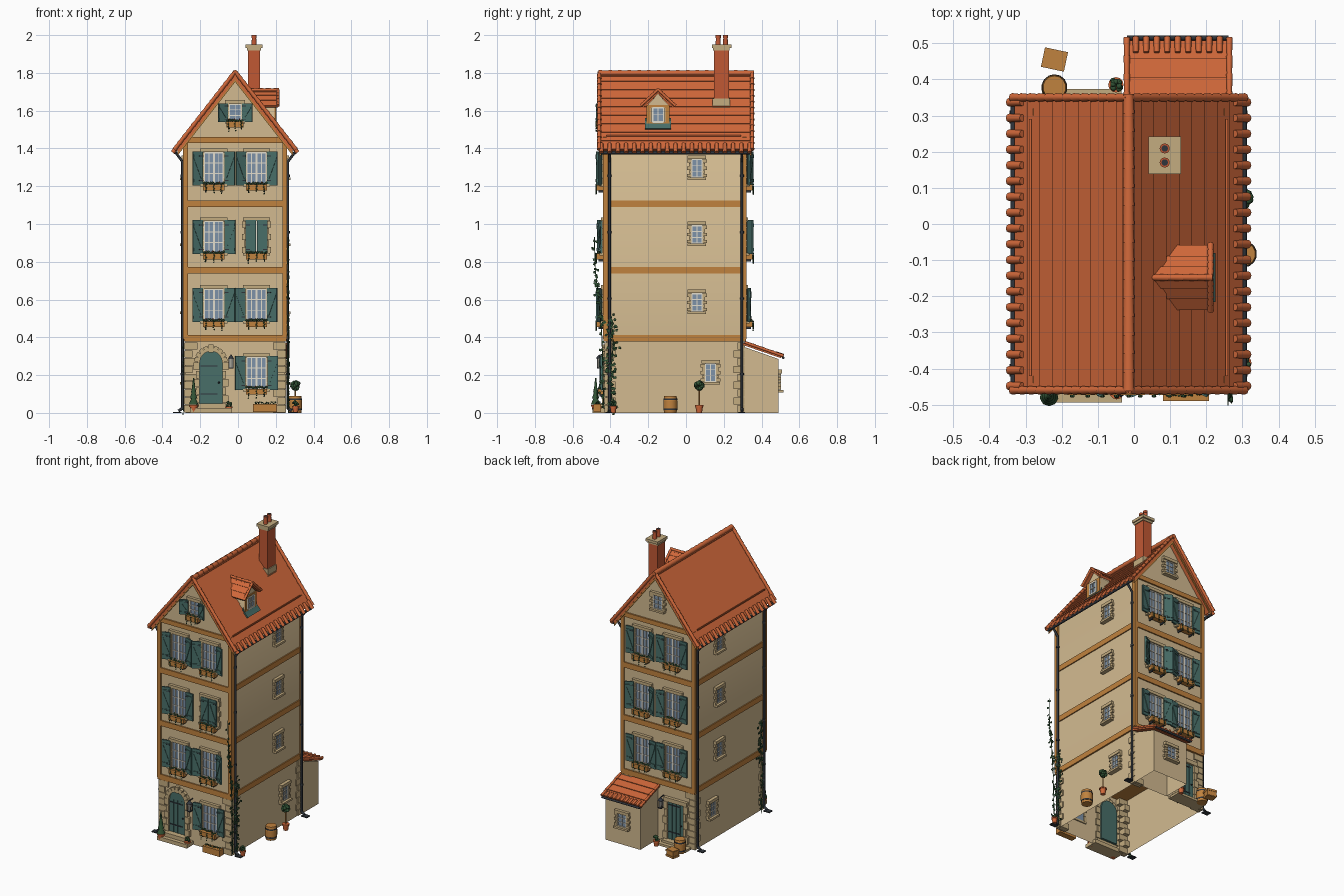
import bpy, bmesh, math, random
from mathutils import Matrix, Vector

if "Cube" in bpy.data.objects:
    bpy.data.objects.remove(bpy.data.objects["Cube"])
random.seed(4)
T, R = Matrix.Translation, Matrix.Rotation
I = Matrix.Identity(4)
CX, CY = -0.015, -0.06

def lin(c): return tuple((v / 255 / 12.92 if v < 11 else ((v / 255 + .055) / 1.055) ** 2.4) for v in c) + (1,)
COL = dict(plaster=(210, 186, 144), stone=(196, 172, 128), timber=(192, 130, 62), tile=(208, 104, 58),
           brick=(192, 88, 52), shutter_green=(72, 110, 104), glass=(125, 146, 168), cream=(226, 221, 206),
           iron=(48, 53, 60), leaf=(48, 82, 52))
MATS = {}
for k, c in COL.items():
    MATS[k] = bpy.data.materials.new(k)
    MATS[k].diffuse_color = lin(c)
parts = {}
def bm_of(part, mat): return parts.setdefault(part, (bmesh.new(), mat))[0]

# ---- primitive helpers: every part collects its pieces in one mesh ----
def box(part, mat, c, s, M=I):
    bmesh.ops.create_cube(bm_of(part, mat), size=1, matrix=M @ T(c) @ Matrix.Diagonal((*s, 1)))
def span(part, mat, a, b, M=I):
    box(part, mat, [(p + q) / 2 for p, q in zip(a, b)], [abs(q - p) for p, q in zip(a, b)], M)
def tube(part, mat, a, b, r1, r2=None, n=8, M=I):
    a, b = Vector(a), Vector(b)
    rot = (b - a).to_track_quat('Z', 'Y').to_matrix().to_4x4()
    bmesh.ops.create_cone(bm_of(part, mat), cap_ends=True, segments=n, radius1=r1, radius2=r1 if r2 is None else r2,
                          depth=(b - a).length, matrix=M @ T((a + b) / 2) @ rot)
def ball(part, mat, c, r, M=I, sub=1):
    bmesh.ops.create_icosphere(bm_of(part, mat), subdivisions=sub, radius=r, matrix=M @ T(c))
def prism(part, mat, pts, t0, t1, axis='y', M=I):
    bm = bm_of(part, mat)
    f = (lambda p, t: (p[0], t, p[1])) if axis == 'y' else (lambda p, t: (t, p[0], p[1]))
    a = [bm.verts.new(M @ Vector(f(p, t0))) for p in pts]
    b = [bm.verts.new(M @ Vector(f(p, t1))) for p in pts]
    bm.faces.new(a); bm.faces.new(b[::-1])
    for i in range(len(pts)):
        j = (i + 1) % len(pts)
        bm.faces.new((a[j], a[i], b[i], b[j]))
def steps(a, b, n, th, lift=.006):
    """stepped slope profile from high point a to low point b, closed along the underside"""
    a, b = Vector(a), Vector(b)
    d = (b - a).normalized()
    up = Vector((-d.y, d.x)) * (1 if d.x > 0 else -1)
    top = []
    for i in range(n):
        p, q = a.lerp(b, i / n), a.lerp(b, (i + 1) / n)
        top += [p - up * lift, q]
    return [tuple(p) for p in top + [b - up * th, a - up * th]]

FRONT, BACK = T((CX, -.43, 0)), T((CX, .31, 0)) @ R(math.pi, 4, 'Z')
RIGHT, LEFT = T((CX + .265, 0, 0)) @ R(math.pi / 2, 4, 'Z'), T((CX - .265, 0, 0)) @ R(-math.pi / 2, 4, 'Z')

# ---- walls ----
span('ground_floor_walls', 'plaster', (CX - .262, CY - .364, 0), (CX + .262, CY + .364, .4))
gb = bm_of('ground_floor_walls', 'plaster')
bmesh.ops.delete(gb, geom=[f for f in gb.faces if abs(f.calc_center_median().z - .2) > .19], context='FACES_ONLY')
prism('upper_walls', 'plaster', [(-.265, .39), (.265, .39), (.265, 1.44), (0, 1.78), (-.265, 1.44)], -.43, .31, M=T((CX, 0, 0)))

# ---- timber bands and corner posts ----
for z in (.395, .755, 1.107):
    span('floor_beams', 'timber', (CX - .272, -.438, z - .018), (CX + .272, .318, z + .018))
for M in (FRONT, BACK):
    box('gable_beams', 'timber', (0, 0, 1.445), (.53, .02, .03), M)
    for s in (-1, 1):
        box('corner_posts', 'timber', (s * .263, .005, .915), (.024, .03, 1.05), M)
# ---- corner stones ----
for sx in (-1, 1):
    for sy in (-1, 1):
        for i in range(9):
            lx, ly = ((.07, .04), (.045, .06))[i % 2]
            box('corner_stones', 'stone', (CX + sx * (.27 - lx / 2), CY + sy * (.372 - ly / 2), .022 + i * .0415), (lx, ly, .038))

# ---- windows, shutters and flower boxes ----
def window(M, u, z, w, h, cols=2, rows=3, surround=True):
    box('window_glass', 'glass', (u, -.002, z), (w, .008, h), M)
    for i in range(cols + 1):
        t = .010 if i in (0, cols) or (cols == 4 and i == 2) else .004
        box('window_frames', 'cream', (u + w * (i / cols - .5), -.005, z), (t, .012, h), M)
    for i in range(rows + 1):
        box('window_frames', 'cream', (u, -.005, z + h * (i / rows - .5)), (w, .012, .009 if i in (0, rows) else .004), M)
    if not surround: return
    n = 5
    for s in (-1, 1):
        for i in range(n):
            b = .024 if i % 2 == 0 else .014
            box('window_stones', 'stone', (u + s * (w / 2 + b / 2), -.004, z + h * ((i + .5) / n - .5)), (b, .02, h / n - .002), M)
    box('window_lintels', 'stone', (u, -.006, z + h / 2 + .011), (w + .04, .026, .02), M)
    box('window_sills', 'stone', (u, -.01, z - h / 2 - .007), (w + .04, .034, .013), M)
def shutters(M, u, z, w, h, wide, closed=False):
    for s in (-1, 1):
        S = M @ T((u + s * (w / 2 + .006), -.018, z)) @ R(-s * math.radians(random.choice((6, 12, 20, 26))), 4, 'Z')
        if closed: S = M @ T((u + s * (w / 2 + .006), -.018, z)) @ R(math.pi, 4, 'Z')
        y = 1 if closed else -1
        box('shutters', 'shutter_green', (s * wide / 2, 0, 0), (wide, .009, h), S)
        for k in (-.36, .36):
            box('shutter_battens', 'shutter_green', (s * wide / 2, y * .006, h * k), (wide * .92, .005, .014), S)
            box('shutter_hinges', 'iron', (s * wide * .22, y * .009, h * k), (wide * .4, .002, .004), S)
        B = S @ T((s * wide / 2, y * .006, 0)) @ R(s * math.atan2(wide * .8, h * .65), 4, 'Y')
        box('shutter_battens', 'shutter_green', (0, 0, 0), (.009, .004, h * .72), B)
def flower_box(M, u, z, w):
    box('flower_boxes', 'timber', (u, -.026, z), (w, .034, .03), M)
    for s in (-1, 1):
        box('box_brackets', 'iron', (u + s * w * .38, -.018, z - .02), (.006, .03, .012), M)
    for i in range(10):
        x = u + w * (i / 9 - .5) * .92
        ball('box_plants', 'leaf', (x, -.026 + random.uniform(-.01, .01), z + .018 + random.uniform(0, .007)), .007, M)
        if i % 3 == 1: ball('box_flowers', 'tile', (x, -.034, z + .027), .004, M)
    for k in (-.38, 0, .36):
        d = random.uniform(.03, .05)
        for j in range(5):
            ball('box_plants', 'leaf', (u + w * k + random.uniform(-.003, .003), -.046, z + .015 - d * j / 4), .0045, M)

for M in (FRONT, BACK):
    for fl, z in enumerate((.572, .93, 1.295)):
        for u in (-.113, .113):
            window(M, u, z, .104, .168, 4, 3)
            shutters(M, u, z, .104, .18, .056, closed=(M is FRONT and fl == 1 and u > 0))
            flower_box(M, u, z - .102, .112)
    window(M, 0, 1.59, .066, .09)
shutters(FRONT, 0, 1.59, .066, .098, .055)
flower_box(FRONT, 0, 1.527, .09)
GF = T((0, .006, 0)) @ FRONT
window(GF, .113, .21, .104, .168, 4, 3)
shutters(GF, .113, .21, .104, .18, .056)
flower_box(GF, .113, .112, .112)
for M, s in ((RIGHT, 1), (LEFT, -1)):
    for y, z in ((.058, 1.295), (.058, .945), (.058, .585), (.13, .212)):
        window(M, s * y, z, .058, .095)

# ---- doors, steps and lanterns ----
def door(M, u, z0, w, spring, arch):
    r = w / 2
    top = [(u + r * math.cos(a), spring + r * math.sin(a)) for a in [math.pi * i / 12 for i in range(13)]] if arch else \
          [(u + r, spring), (u - r, spring)]
    prism('door_leaves', 'shutter_green', [(u - r, z0), (u + r, z0)] + top, -.008, .02, M=M)
    for k in (-.5, 0, .5):
        box('door_plank_ribs', 'shutter_green', (u + k * r, -.009, (z0 + spring) / 2), (.004, .004, spring - z0), M)
    for z in (z0 + .05, spring - .02):
        box('door_hinges', 'iron', (u - .01, -.011, z), (w * .75, .004, .006), M)
    ball('door_handles', 'iron', (u + r * .7, -.016, z0 + .11), .006, M)
    for s in (-1, 1):
        for i in range(5):
            b, hh = (.032, .02)[i % 2], (spring - z0) / 5
            box('door_stones', 'stone', (u + s * (r + b / 2), -.006, z0 + hh * (i + .5)), (b, .028, hh - .003), M)
    if arch:
        for i in range(9):
            A = M @ T((u, -.006, spring)) @ R(math.pi / 2 - math.pi * (i + .5) / 9, 4, 'Y')
            box('door_stones', 'stone', (0, 0, r + .013), (.024, .03, .03 if i != 4 else .04), A)
    else:
        box('door_stones', 'stone', (u, -.006, spring + .014), (w + .05, .03, .027), M)
    box('door_steps', 'stone', (u, -.02, z0 / 2), (w + .04, .05, z0), M)
    box('door_steps', 'stone', (u, -.025, z0 / 4), (w + .1, .09, z0 / 2), M)
def lantern(M, u, z):
    tube('lantern_brackets', 'iron', (u, .01, z + .045), (u, -.035, z + .045), .003, M=M)
    tube('lantern_roofs', 'iron', (u, -.035, z + .025), (u, -.035, z + .045), .02, .003, 6, M)
    tube('lantern_panes', 'cream', (u, -.035, z - .022), (u, -.035, z + .025), .009, .012, 6, M)
    box('lantern_bases', 'iron', (u, -.035, z - .025), (.024, .024, .006), M)
    for a in (-1, 1):
        for b in (-1, 1):
            box('lantern_bars', 'iron', (u + a * .011, -.035 + b * .011, z), (.004, .004, .05), M)
door(GF, -.128, .05, .12, .268, True)
GB = T((0, -.006, 0)) @ BACK
door(GB, .13, .03, .12, .28, False)
lantern(GF, -.022, .262)
lantern(GB, .035, .262)

# ---- main roof ----
for s in (-1, 1):
    M = T((CX, 0, 0)) @ Matrix.Diagonal((s, 1, 1, 1))
    P = lambda t, off=0: Vector((.316 * t + .79 * off, 0, 1.802 - .405 * t + .615 * off))
    prism('roof_slopes', 'tile', steps((0, 1.802), (.316, 1.397), 9, .022), -.46, .35, M=M)
    for y in (-.458, .34):
        prism('barge_boards', 'timber', [(0, 1.775), (.305, 1.384), (.305, 1.362), (0, 1.752)], y, y + .008, M=M)
        for i in range(13):
            a, b = P(i / 13, .003), P((i + 1.15) / 13, .003)
            a.y = b.y = y + (-.002 if y < 0 else .01)
            tube('verge_tiles', 'tile', a, b, .009, .012, 8, M)
    for i in range(19):
        a, b = P(.93), P(1.045)
        a.y = b.y = -.448 + i * .0436
        tube('eave_tiles', 'tile', a, b, .010, .012, 8, M)
    a = P(.84, .008)
    span('snow_rails', 'tile', (a.x - .003, -.42, a.z - .003), (a.x + .003, .29, a.z + .005), M)
    # gutters and downpipes
    tube('gutters', 'iron', (.318, -.45, 1.378), (.318, .34, 1.378), .009, M=M)
    for y in (-.405, .296):
        tube('downpipes', 'iron', (.316, y, 1.38), (.279, y, 1.33), .007, M=M)
        tube('downpipes', 'iron', (.279, y, 1.335), (.279, y, .02), .007, M=M)
        tube('downpipes', 'iron', (.279, y, .025), (.3, y, .01), .008, M=M)
        box('drain_plates', 'iron', (.307, y, .003), (.045, .035, .006), M)
        for z in (.2, .6, .95, 1.25):
            tube('pipe_collars', 'iron', (.279, y, z), (.279, y, z + .012), .010, M=M)
for i in range(16):
    y = -.462 + i * .0512
    tube('ridge_tiles', 'tile', (CX, y, 1.798), (CX, y + .054, 1.798), .017, .014, 10)

# ---- dormer on the right slope ----
DY = -.148
prism('dormer_walls', 'plaster', [(DY - .06, 1.5), (DY + .06, 1.5), (DY + .06, 1.625), (DY, 1.69), (DY - .06, 1.625)], .06, .193, 'x')
D = T((.193, DY, 0)) @ R(math.pi / 2, 4, 'Z')
window(D, 0, 1.578, .06, .075, 2, 2, False)
for s in (-1, 1):
    box('dormer_timbers', 'timber', (s * .05, 0, 1.575), (.02, .014, .1), D)
    M = T((0, DY, 0)) @ Matrix.Diagonal((1, s, 1, 1))
    prism('dormer_roof', 'tile', steps((0, 1.712), (.09, 1.628), 3, .016, .004), .055, .212, 'x', M)
    for i in range(5):
        f = lambda t: (.212, .09 * t, 1.712 - .084 * t)
        tube('dormer_verge_tiles', 'tile', f(i / 5), f((i + 1.1) / 5), .007, .009, 8, M)
for z in (1.534, 1.622):
    box('dormer_timbers', 'timber', (0, 0, z), (.12, .014, .014), D)
for i in range(4):
    tube('dormer_ridge_tiles', 'tile', (.05 + i * .041, DY, 1.71), (.094 + i * .041, DY, 1.71), .008, .010)
prism('dormer_apron', 'shutter_green', [(.185, 1.56), (.193, 1.54), (.225, 1.505), (.215, 1.5), (.185, 1.53)], DY - .068, DY + .068)

# ---- chimney ----
span('chimney_stack', 'brick', (.053, .147, 1.58), (.117, .227, 1.935))
span('chimney_base', 'stone', (.048, .141, 1.58), (.123, .233, 1.664))
span('chimney_cap', 'stone', (.047, .143, 1.918), (.123, .231, 1.932))
span('chimney_cap', 'stone', (.04, .138, 1.932), (.13, .242, 1.95))
for y in (.17, .209):
    tube('chimney_pots', 'brick', (.085, y, 1.945), (.085, y, 1.992), .014, .011, 12)
    tube('chimney_pots', 'brick', (.085, y, 1.986), (.085, y, 2.0), .014, .014, 12)
    tube('chimney_flues', 'iron', (.085, y, 1.99), (.085, y, 2.0005), .009, .009, 12)

# ---- lean-to at the back ----
prism('lean_to_walls', 'plaster', [(.3, 0), (.49, 0), (.49, .285), (.3, .352)], -.005, .252, 'x')
lb = bm_of('lean_to_walls', 'plaster')
bmesh.ops.delete(lb, geom=[f for f in lb.faces if f.calc_center_median().z < .01], context='FACES_ONLY')
prism('lean_to_roof', 'tile', steps((.305, .375), (.508, .305), 4, .016, .005), -.022, .266, 'x')
for x in (-.02, .264):
    for i in range(4):
        f = lambda t: (x, .31 + .2 * t, .374 - .07 * t)
        tube('lean_to_verge_tiles', 'tile', f(i / 4), f((i + 1.1) / 4), .007, .009)
for i in range(9):
    x = .005 + i * .029
    tube('lean_to_eave_tiles', 'tile', (x, .475, .318), (x, .517, .303), .008, .009)
tube('lean_to_gutter', 'iron', (-.02, .515, .292), (.262, .515, .292), .007)
window(T((.123, .49, 0)) @ R(math.pi, 4, 'Z'), 0, .165, .066, .085)

# ---- pots, barrels and crates ----
def pot(x, y, r, h):
    tube('plant_pots', 'tile', (x, y, 0), (x, y, h), r * .7, r, 12)
    tube('pot_rims', 'tile', (x, y, h - .008), (x, y, h), r * 1.12, r * 1.12, 12)
def bush(x, y, z, r, n=14):
    for _ in range(n):
        v = Vector([random.gauss(0, 1) for _ in range(3)]).normalized() * r * .7
        ball('bushes', 'leaf', Vector((x, y, z)) + v, r * .42)
def barrel(x, y, r, h):
    for a, b, p, q in ((0, .3, .86, .98), (.3, .7, .98, .98), (.7, 1, .98, .86)):
        tube('barrels', 'timber', (x, y, h * a), (x, y, h * b), r * p, r * q, 14)
    for k in (.2, .8):
        tube('barrel_hoops', 'iron', (x, y, h * k - .004), (x, y, h * k + .004), r * .97, r * .97, 14)
pot(-.235, -.478, .022, .042)
for i in range(4):
    tube('cone_shrub', 'leaf', (-.235, -.478, .045 + i * .032), (-.235, -.478, .09 + i * .032), .026 - i * .006, .006 - i * .001, 9)
pot(-.048, -.465, .018, .034); bush(-.048, -.465, .045, .017)
pot(-.05, .385, .019, .036); bush(-.05, .385, .05, .021)
pot(.305, -.385, .018, .036); bush(.305, -.385, .05, .018)
pot(.304, .07, .021, .042); bush(.304, .07, .145, .027, 24)
tube('topiary_stem', 'timber', (.304, .07, .04), (.304, .07, .14), .004)
barrel(.303, -.083, .038, .09)
barrel(-.22, .378, .037, .09)
C = T((-.22, .455, .025)) @ R(math.radians(-12), 4, 'Z')
box('crate', 'timber', (0, 0, 0), (.06, .05, .05), C)
for z in (-.016, .016):
    box('crate_slats', 'timber', (0, 0, z), (.065, .055, .012), C)
span('trough_planter', 'timber', (.08, -.49, .006), (.207, -.45, .048))
for i in range(11):
    bush(.09 + i * .0107, -.47, .052, .008, 4)

# ---- climbing ivy: stems with small flat leaves ----
def ivy(path, count, spread):
    pts = [Vector(p) for p in path]
    for a, b in zip(pts, pts[1:]):
        tube('ivy_stems', 'leaf', a, b, .0025, n=5)
    for _ in range(count):
        i = random.randrange(len(pts) - 1)
        c = pts[i].lerp(pts[i + 1], random.random()) + Vector((random.uniform(-.005, .006), random.gauss(0, spread), random.uniform(-.01, .01)))
        Q = T(c) @ R(random.uniform(0, 6.3), 4, 'X') @ R(random.uniform(-.6, .6), 4, 'Z')
        box('ivy_leaves', 'leaf', (0, 0, 0), (.002, .012, .013), Q)
ivy([(.266, -.39, 0), (.267, -.4, .2), (.265, -.385, .36), (.266, -.4, .52)], 110, .015)
ivy([(.264, -.435, .02), (.266, -.445, .4), (.264, -.462, .6), (.266, -.48, .75), (.264, -.485, .93)], 70, .009)
ivy([(-.29, -.38, 0), (-.292, -.395, .25), (-.29, -.37, .45), (-.29, -.39, .6)], 110, .015)

# ---- turn every part into an object ----
for name, (bm, mat) in parts.items():
    bmesh.ops.recalc_face_normals(bm, faces=bm.faces)
    me = bpy.data.meshes.new(name)
    bm.to_mesh(me); bm.free()
    me.materials.append(MATS[mat])
    ob = bpy.data.objects.new(name, me)
    bpy.context.collection.objects.link(ob)
    ob.select_set(True)
    bpy.context.view_layer.objects.active = ob
bpy.ops.object.shade_smooth_by_angle(angle=math.radians(50))

for m in bpy.data.materials:
    if m.users and not m.is_grease_pencil:
        m.use_nodes = True
        m.node_tree.nodes["Principled BSDF"].inputs["Base Color"].default_value = m.diffuse_color
